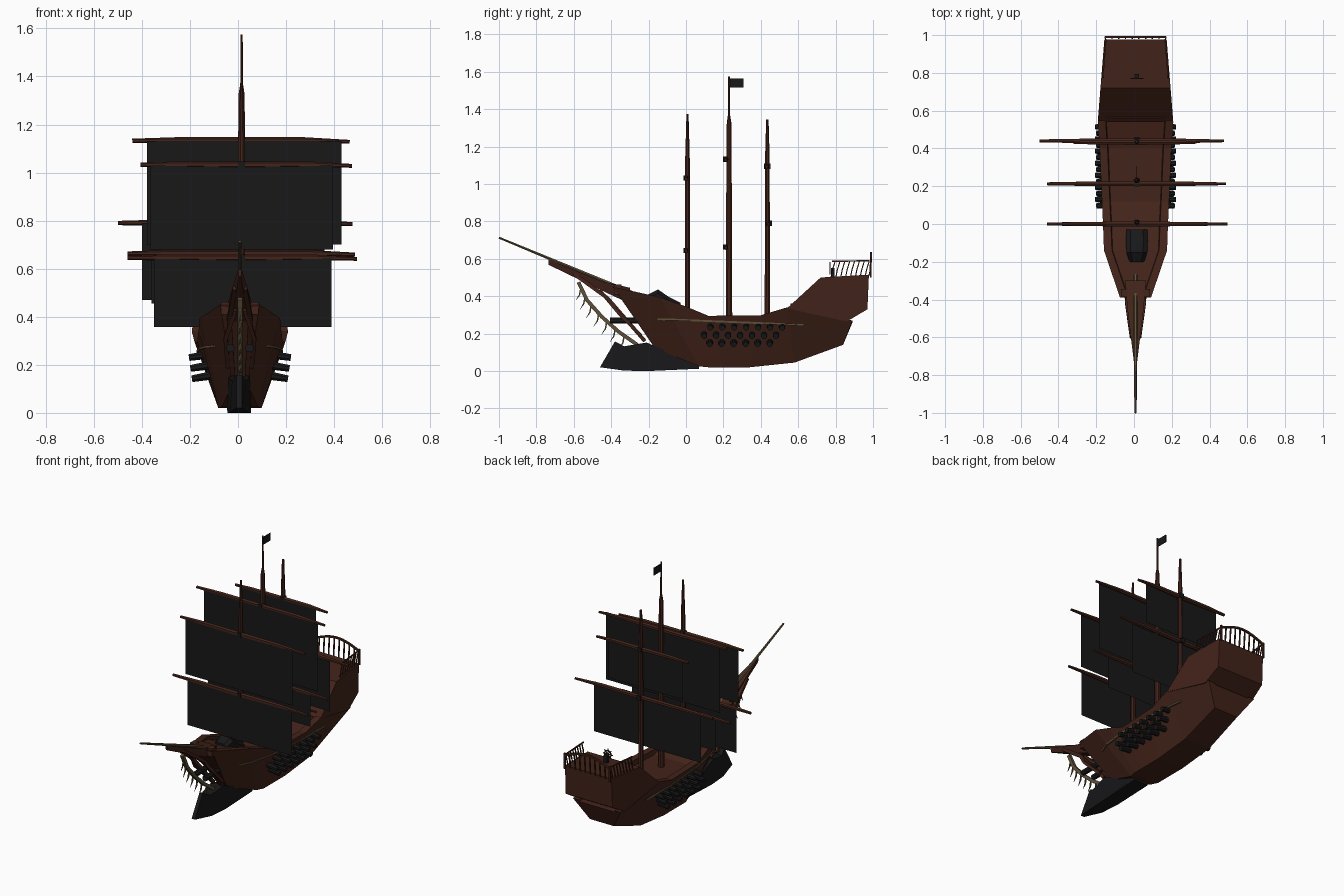
import bpy, bmesh, math
from mathutils import Vector as V

if "Cube" in bpy.data.objects:
    bpy.data.objects.remove(bpy.data.objects["Cube"])

def material(name, c):
    m = bpy.data.materials.new(name)
    m.diffuse_color = (*c, 1)
    m.use_nodes = True
    m.node_tree.nodes["Principled BSDF"].inputs["Base Color"].default_value = m.diffuse_color
    return m

WOOD = material("dark_wood", (0.055, 0.017, 0.010))
BLACK = material("black", (0.009, 0.009, 0.010))
GOLD = material("old_brass", (0.11, 0.08, 0.04))
CX, MX = 0.008, 0.015      # hull and mast centre lines

def add(name, bm, mat):
    bmesh.ops.recalc_face_normals(bm, faces=bm.faces)
    me = bpy.data.meshes.new(name)
    bm.to_mesh(me)
    bm.free()
    ob = bpy.data.objects.new(name, me)
    bpy.context.collection.objects.link(ob)
    me.materials.append(mat)
    return ob

def skin(bm, rings):
    rows = [[bm.verts.new(p) for p in r] for r in rings]
    n = len(rows[0])
    for a, b in zip(rows, rows[1:]):
        for i in range(n):
            bm.faces.new((a[i], a[(i + 1) % n], b[(i + 1) % n], b[i]))
    bm.faces.new(rows[0])
    bm.faces.new(rows[-1][::-1])

def loft(name, rings, mat):
    bm = bmesh.new()
    skin(bm, rings)
    return add(name, bm, mat)

def tube(bm, pts, radii, n=6):
    """Faceted round bar through the points."""
    pts = [V(p) for p in pts]
    if not isinstance(radii, (list, tuple)):
        radii = [radii] * len(pts)
    rings = []
    for i, p in enumerate(pts):
        d = (pts[min(i + 1, len(pts) - 1)] - pts[max(i - 1, 0)]).normalized()
        u = d.cross(V((1, 0, 0)) if abs(d.x) < 0.8 else V((0, 0, 1))).normalized()
        w = d.cross(u)
        rings.append([p + radii[i] * (u * math.cos(t) + w * math.sin(t))
                      for t in [2 * math.pi * (k + .5) / n for k in range(n)]])
    skin(bm, rings)

def rods(name, bars, mat, n=6):
    bm = bmesh.new()
    for pts, r in bars:
        tube(bm, pts, r, n)
    return add(name, bm, mat)

def box(name, lo, hi, mat):
    return loft(name, [[(lo[0], lo[1], z), (hi[0], lo[1], z), (hi[0], hi[1], z), (lo[0], hi[1], z)]
                       for z in (lo[2], hi[2])], mat)

# Hull: each station is keel (y, z, half width), rail (y, z, half width), deck drop
stations = [(-.165, .12, .03, -.39, .45, .082, .002), (.07, .025, .075, -.14, .395, .167, .015),
            (.12, .02, .09, 0, .345, .172, .03), (.2, .02, .09, .12, .295, .178, .03),
            (.34, .02, .09, .40, .298, .19, .03), (.58, .045, .09, .54, .34, .2, .045),
            (.84, .14, .085, .89, .27, .17, .01)]
rings = []
for yb, zb, wb, yt, zt, wt, d in stations:
    side = [(wb, yb, zb), (wt, yt, zt), (wt - .042, yt, zt), (wt - .046, yt, zt - d)]
    rings.append([(CX + x, y, z) for x, y, z in side] + [(CX - x, y, z) for x, y, z in reversed(side)])
loft("hull", rings, WOOD)

# Stern castle
castle = [(.54, .335), (.86, .265), (.97, .33), (.978, .515), (.72, .5)]
loft("stern_castle", [[(CX + s * (.2 - (y - .54) * .08), y, z) for y, z in castle] for s in (-1, 1)], WOOD)
box("cabin_bulkhead", (CX - .155, .56, .27), (CX + .155, .6, .36), WOOD)

# Ram under the bow
ram = [(-.46, .02, .012), (-.38, .158, .012), (-.33, .132, .03), (-.21, .152, .045), (.07, .03, .05),
       (.07, .012, .05), (-.2, .0, .048), (-.33, .002, .04)]
loft("ram", [[(CX - .003 + s * w, y, z) for y, z, w in ram] for s in (-1, 1)], BLACK)

# Beak and knightheads
loft("beak", [[(CX - w, y, zt), (CX + w, y, zt), (CX + w * .6, y, zb), (CX - w * .6, y, zb)]
              for y, zt, zb, w in [(-.3, .445, .36, .055), (-.45, .48, .43, .043), (-.735, .597, .568, .008)]], WOOD)
for s in (-1, 1):
    box("knighthead", (CX + s * .06 - .018, -.385, .41), (CX + s * .06 + .018, -.345, .462), WOOD)
rods("bow_braces", [([(CX + s * .02, -.6, .52), (CX + s * .045, -.42, .39), (CX + s * .03, -.22, .16)], .014)
                    for s in (-1, 1)] +
     [([(CX + s * .02, -.46, .43), (CX + s * .06, -.36, .31), (CX + s * .05, -.24, .19)], .012)
      for s in (-1, 1)], WOOD, 4)
rods("bow_guns", [([(CX + s * .04, -.405, .27), (CX + s * .04, -.2, .27)], .018) for s in (-1, 1)], BLACK, 8)

# Curved brass stem with teeth
stem = [(-.575, .475), (-.53, .38), (-.45, .29), (-.36, .21), (-.26, .14)]
rods("brass_stem", [([(CX, y, z) for y, z in stem], .014)], GOLD, 4)
teeth = []
for (y0, z0), (y1, z1) in zip(stem, stem[1:]):
    for t in (.3, .8):
        y, z = y0 + (y1 - y0) * t, z0 + (z1 - z0) * t
        teeth.append(([(CX, y, z), (CX, y - .008, z - .04), (CX, y - .028, z - .07)], [.006, .005, .001]))
rods("stem_teeth", teeth[:-1], GOLD, 4)
rods("bowsprit", [([(CX, -.27, .41), (CX, -1, .713)], [.012, .006])], GOLD)

# Dark forecastle hatch
loft("fore_hatch", [[(MX - w, y, .34), (MX + w, y, .34), (MX + w, y, z), (MX + w * .6, y, z + .02),
                     (MX - w * .6, y, z + .02), (MX - w, y, z)]
                    for y, z, w in [(-.2, .39, .04), (-.15, .416, .055), (-.09, .375, .058), (-.03, .345, .055)]], BLACK)

# Brass side trim and broadside guns
trim = [(-.15, .277, .106), (-.07, .275, .139), (.1, .268, .165), (.4, .256, .175), (.54, .25, .173), (.63, .245, .168)]
rods("side_trim", [([(CX + s * w, y, z) for y, z, w in trim], .007) for s in (-1, 1)], GOLD, 4)
guns = []
for s in (-1, 1):
    for y0, z, x1, count in [(.13, .23, .212, 7), (.097, .185, .206, 7), (.127, .142, .2, 6)]:
        for i in range(count):
            y = y0 + i * .064
            guns.append(([(CX + s * .1, y, z + .017), (CX + s * x1, y, z)], [.02, .015]))
rods("broadside_guns", guns, BLACK, 8)

# Masts
def mast(name, y, pts):
    rods(name, [([(MX, y, z) for z, r in pts], [r for z, r in pts])], WOOD, 8)

mast("fore_mast", .008, [(.29, .016), (1.15, .013), (1.375, .006)])
mast("main_mast", .23, [(.24, .019), (1.2, .015), (1.33, .013), (1.37, .006), (1.575, .005)])
mast("mizzen_mast", .435, [(.25, .016), (1.15, .013), (1.345, .007)])

# Yards with hanging sails: yard y, z, left, right; sail y, left, right, bottom
rig = [("fore_upper", 0, 1.032, -.405, .475, -.01, -.365, .395, .68),
       ("fore_lower", 0, .645, -.46, .495, -.01, -.35, .39, .357),
       ("main_upper", .213, 1.132, -.44, .465, .197, -.378, .43, .70),
       ("main_lower", .213, .663, -.46, .487, .208, -.36, .37, .455),
       ("mizzen_upper", .432, 1.095, -.32, .33, .417, -.27, .26, .84),
       ("mizzen_lower", .44, .79, -.5, .477, .417, -.40, .36, .47)]
for name, y, z, a, b, sy, l, r, bot in rig:
    rods(name + "_yard", [([(a, y, z), (a * .6, y, z + .002), (MX, y, z), (b * .6, y, z + .002), (b, y, z - .004)],
                           [.009, .013, .015, .013, .008])], WOOD)
    bm = bmesh.new()
    bm.faces.new([bm.verts.new(p) for p in [(l, sy, bot), (r, sy, bot), (r, sy, z), (l, sy, z)]])
    add(name + "_sail", bm, BLACK)
    box(name + "_clamp", (MX - .014, y - .014, z - .014), (MX + .014, y + .02, z + .014), BLACK)
box("flag", (MX - .002, .23, 1.517), (MX + .002, .307, 1.565), BLACK)

# Stern railings
bars = []
for s in (-1, 1):
    def rx(y): return CX + s * (.192 - (y - .54) * .08)
    bars.append(([(rx(.78), .78, .586), (rx(.98), .98, .59)], .005))
    for i in range(8):
        y = .775 + i * .026
        bars.append(([(rx(y), y, .5), (rx(y), y + .008, .54), (rx(y), y + .022, .586)], .004))
    bars.append(([(CX + s * .16, .988, .5), (CX + s * .16, .988, .6)], .007))
def arch(t): return (CX - .16 + .32 * t, .99, .585 + .045 * math.sin(math.pi * t))
bars.append(([arch(i / 8) for i in range(9)], .008))
for i in range(1, 9):
    p = arch(i / 9)
    bars.append(([(p[0], .982, .51), p], .005))
rods("stern_railing", bars, WOOD, 4)

# Ship's wheel
box("wheel_stand", (MX - .012, .775, .5), (MX + .012, .795, .55), BLACK)
hub = V((MX, .77, .55))
def spoke(k, r): return hub + V((r * math.cos(k * math.pi / 4), 0, r * math.sin(k * math.pi / 4)))
rods("ships_wheel", [([hub, spoke(k, .034)], .003) for k in range(8)] +
     [([spoke(k, .024), spoke(k + 1, .024)], .004) for k in range(8)], WOOD, 4)
